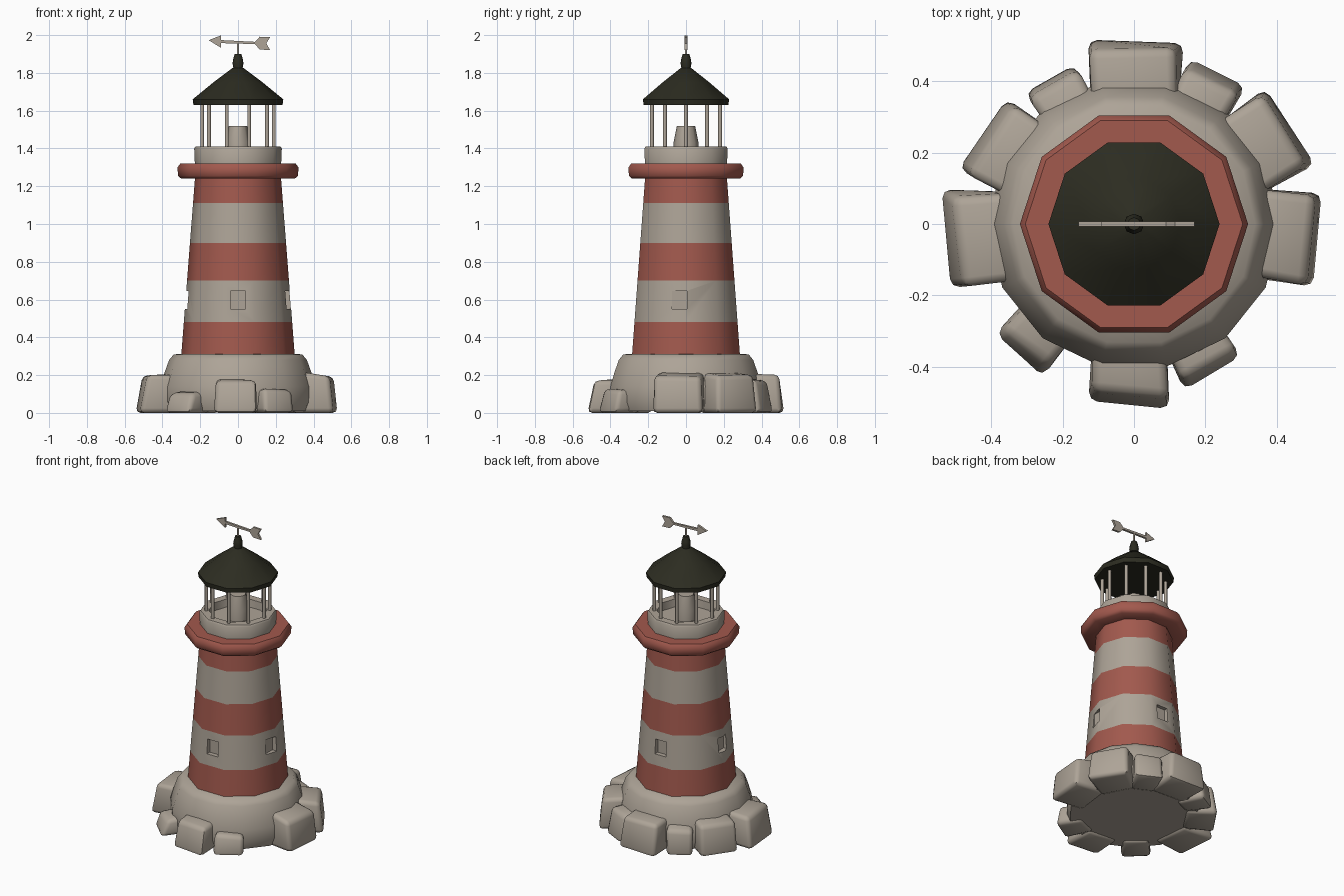
import bpy, bmesh, math, random
from mathutils import Matrix, Vector

if "Cube" in bpy.data.objects:
    bpy.data.objects.remove(bpy.data.objects["Cube"])

random.seed(4)


def material(name, rgb):
    m = bpy.data.materials.new(name)
    m.diffuse_color = (*rgb, 1)
    m.use_nodes = True
    m.node_tree.nodes["Principled BSDF"].inputs["Base Color"].default_value = m.diffuse_color
    return m


RED = material("faded red", (0.36, 0.10, 0.075))
GREY = material("warm grey", (0.42, 0.37, 0.31))
DARK = material("dark roof", (0.025, 0.025, 0.015))


def finish(bm, name, mats, angle=40):
    bmesh.ops.recalc_face_normals(bm, faces=bm.faces)
    me = bpy.data.meshes.new(name)
    bm.to_mesh(me)
    bm.free()
    for m in mats:
        me.materials.append(m)
    ob = bpy.data.objects.new(name, me)
    bpy.context.collection.objects.link(ob)
    if angle:
        smooth(ob, angle)
    return ob


def smooth(ob, angle):
    bpy.ops.object.select_all(action='DESELECT')
    ob.select_set(True)
    bpy.context.view_layer.objects.active = ob
    bpy.ops.object.shade_smooth_by_angle(angle=math.radians(angle))


def lathe(bm, profile, n=10, closed=False):
    """Spin (radius, height) points; cap the ends unless the loop is closed."""
    rings = [[bm.verts.new((r * math.cos(2 * math.pi * i / n),
                            r * math.sin(2 * math.pi * i / n), z))
              for i in range(n)] for r, z in profile]
    pairs = list(zip(rings, rings[1:]))
    if closed:
        pairs.append((rings[-1], rings[0]))
    for a, b in pairs:
        for i in range(n):
            j = (i + 1) % n
            bm.faces.new((a[i], a[j], b[j], b[i]))
    if not closed:
        bm.faces.new(rings[0])
        bm.faces.new(rings[-1])


def lathed(name, profile, mat, n=10, closed=False, angle=40):
    bm = bmesh.new()
    lathe(bm, profile, n, closed)
    return finish(bm, name, [mat], angle)


# Rock mound under the tower
lathed("rock_mound", [(0.39, 0.01), (0.41, 0.06), (0.41, 0.14), (0.39, 0.21),
                      (0.365, 0.28), (0.34, 0.31), (0.2, 0.315)], GREY, 14, angle=60)

# Boulders around the mound: angle, outer radius, width, height
boulders = [(90, .515, .27, .21), (61, .485, .18, .19), (32, .525, .27, .22),
            (-5, .52, .28, .215), (-62, .48, .18, .13), (-92, .51, .24, .18),
            (228, .49, .18, .12), (185, .525, .28, .21), (149, .50, .25, .21),
            (120, .475, .17, .18)]
for k, (deg, out, width, height) in enumerate(boulders):
    bm = bmesh.new()
    bmesh.ops.create_cube(bm, size=1)
    for v in bm.verts:
        outer, top = v.co.x > 0, v.co.z > 0
        x = out - (0.03 if top else 0) if outer else 0.30
        y = v.co.y * width * ((0.9 if top else 1.0) if outer else 0.85)
        z = height * (0.93 if outer else 1.0) if top else 0
        jit = Vector([random.uniform(-.01, .01) for _ in range(3)])
        if not top:
            jit.z = 0
        v.co = Vector((x, y, z)) + jit
    bmesh.ops.bevel(bm, geom=bm.edges[:], offset=0.025, segments=2,
                    profile=0.5, affect='EDGES')
    bmesh.ops.rotate(bm, verts=bm.verts, matrix=Matrix.Rotation(math.radians(deg), 3, 'Z'))
    finish(bm, f"boulder_{k + 1}", [GREY], 50)

# Striped tower
bm = bmesh.new()
levels = [0.29, 0.48, 0.70, 0.90, 1.11, 1.25]
lathe(bm, [(0.30 - 0.072 * (z - 0.31) / 0.93, z) for z in levels])
for f in bm.faces:
    z = f.calc_center_median().z
    f.material_index = 1 if 0.48 < z < 0.70 or 0.90 < z < 1.11 else 0
tower = finish(bm, "tower", [RED, GREY], None)

# Four window recesses cut into the tower
bm = bmesh.new()
for deg, depth, side in ((-90, .238, 0), (0, .248, -.035), (90, .238, 0), (180, .248, 0)):
    m = (Matrix.Rotation(math.radians(deg), 4, 'Z')
         @ Matrix.Translation((depth + 0.1, side, 0.598))
         @ Matrix.Diagonal((0.2, 0.08, 0.095, 1)))
    bmesh.ops.create_cube(bm, size=1, matrix=m)
for f in bm.faces:
    f.material_index = 1
cutter = finish(bm, "window_cutter", [RED, GREY], None)
cutter.hide_render = True
mod = tower.modifiers.new("windows", 'BOOLEAN')
mod.operation, mod.solver, mod.object = 'DIFFERENCE', 'EXACT', cutter
bpy.context.view_layer.objects.active = tower
bpy.ops.object.modifier_apply(modifier=mod.name)
bpy.data.objects.remove(cutter)
smooth(tower, 40)

# Gallery ring
lathed("gallery_ring", [(0.20, 1.24), (0.30, 1.24), (0.318, 1.255), (0.32, 1.30),
                        (0.305, 1.32), (0.20, 1.32)], RED, closed=True, angle=50)

# Lantern room wall with sunken floor
lathed("lantern_wall", [(0.228, 1.31), (0.232, 1.40), (0.225, 1.41),
                        (0.175, 1.41), (0.17, 1.36)], GREY)

# Lamp
lathed("lamp", [(0.066, 1.35), (0.066, 1.43), (0.048, 1.52)], GREY, 8, angle=50)

# Lantern posts
bm = bmesh.new()
for i in range(10):
    a = math.radians(36 * i)
    bmesh.ops.create_cone(bm, cap_ends=True, segments=6, radius1=0.011, radius2=0.011,
                          depth=0.24, matrix=Matrix.Translation(
                              (0.19 * math.cos(a), 0.19 * math.sin(a), 1.52)))
finish(bm, "lantern_posts", [GREY], 65)

# Roof and finial
lathed("roof", [(0.20, 1.63), (0.236, 1.63), (0.24, 1.66), (0.13, 1.75), (0.03, 1.825)],
       DARK, angle=40)
lathed("finial", [(0.022, 1.81), (0.029, 1.85), (0.026, 1.87), (0.018, 1.90)],
       DARK, 8, angle=50)

# Weather vane
lathed("vane_rod", [(0.006, 1.89), (0.006, 1.965)], GREY, 6, angle=65)
outline = [(-.155, .005), (-.09, .033), (-.09, .008), (.09, .006), (.115, .034), (.17, .034),
           (.15, 0), (.17, -.034), (.115, -.034), (.09, -.006), (-.09, -.008), (-.09, -.033)]
bm = bmesh.new()
face = bm.faces.new([bm.verts.new((x, -0.007, 1.962 - 0.04 * x + z)) for x, z in outline])
ext = bmesh.ops.extrude_face_region(bm, geom=[face])
bmesh.ops.translate(bm, vec=(0, 0.014, 0),
                    verts=[g for g in ext["geom"] if isinstance(g, bmesh.types.BMVert)])
bmesh.ops.triangulate(bm, faces=[f for f in bm.faces if len(f.verts) > 4])
finish(bm, "vane_arrow", [GREY], 30)
